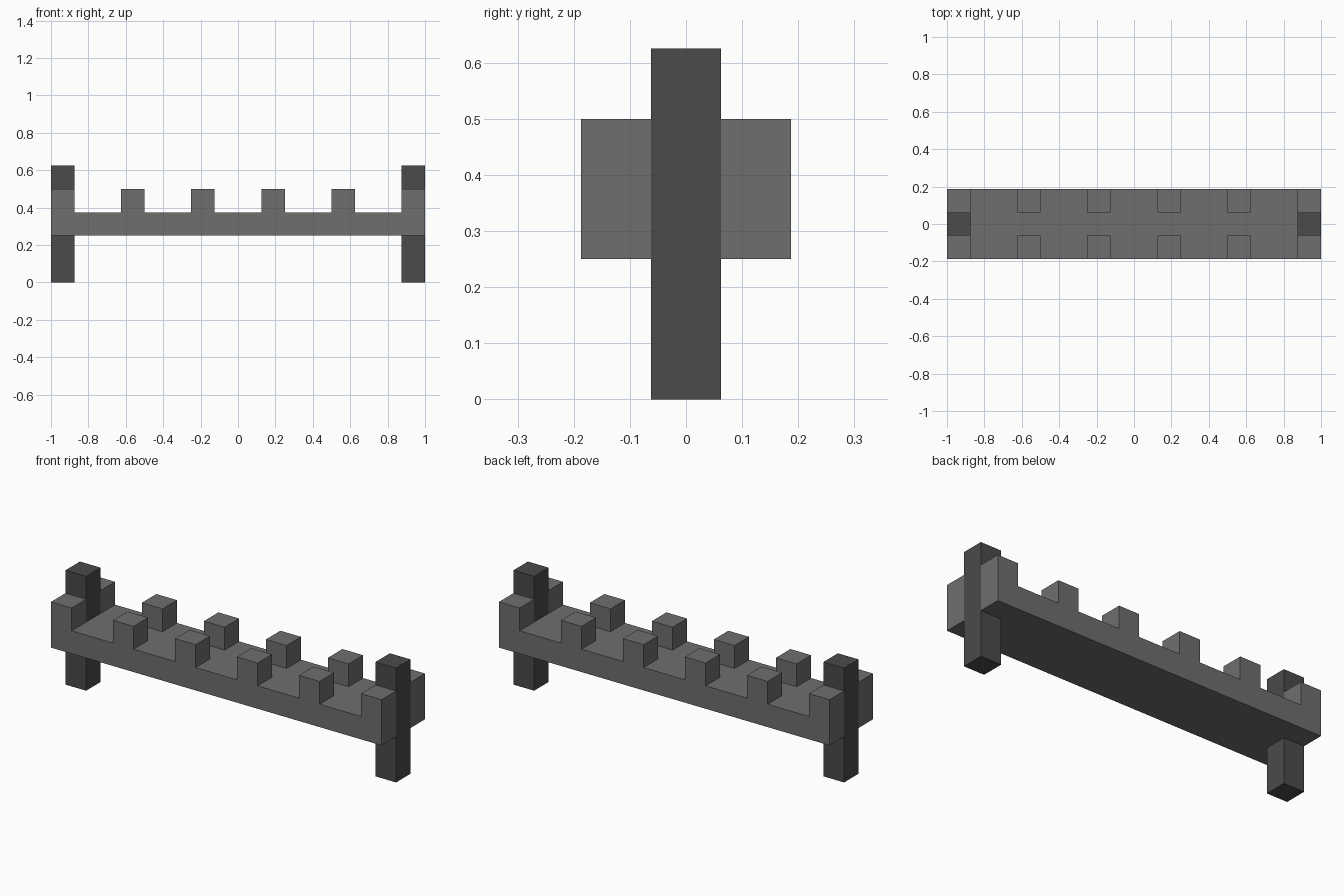
import bpy, bmesh
from mathutils import Matrix

cube = bpy.data.objects.get("Cube")
if cube:
    bpy.data.objects.remove(cube, do_unlink=True)

U = 0.125          # block module
COLS, ROWS = 16, 3


def material(name, grey):
    mat = bpy.data.materials.new(name)
    mat.use_nodes = True
    colour = (grey, grey, grey, 1)
    mat.diffuse_color = colour
    mat.node_tree.nodes["Principled BSDF"].inputs["Base Color"].default_value = colour
    return mat


def finish(bm, name, mat):
    bmesh.ops.recalc_face_normals(bm, faces=bm.faces)
    mesh = bpy.data.meshes.new(name)
    bm.to_mesh(mesh)
    bm.free()
    mesh.materials.append(mat)
    obj = bpy.data.objects.new(name, mesh)
    bpy.context.collection.objects.link(obj)
    return obj


def raise_faces(bm, faces):
    """Extrude faces upward by one module and return the new top faces."""
    result = bmesh.ops.extrude_face_region(bm, geom=faces, use_keep_orig=False)["geom"]
    verts = [g for g in result if isinstance(g, bmesh.types.BMVert)]
    bmesh.ops.translate(bm, verts=verts, vec=(0, 0, U))
    return [g for g in result if isinstance(g, bmesh.types.BMFace)]


stone = material("mid grey stone", 0.156)
dark = material("dark grey post", 0.069)

# Deck: a grid of square cells, notched at both ends to receive the posts
bm = bmesh.new()
size = Matrix.Diagonal((COLS * U, ROWS * U, 1, 1))
bmesh.ops.create_grid(bm, x_segments=COLS, y_segments=ROWS, size=0.5,
                      matrix=Matrix.Translation((0, 0, 2 * U)) @ size)
notches = [f for f in bm.faces
           if abs(f.calc_center_median().x) > 1 - U and abs(f.calc_center_median().y) < U / 2]
bmesh.ops.delete(bm, geom=notches, context='FACES')
underside = list(bm.faces)
top = raise_faces(bm, bmesh.ops.duplicate(bm, geom=underside)["geom"])
bmesh.ops.remove_doubles(bm, verts=bm.verts, dist=0.001)

# Battlements: every third cell along both long edges stands one module taller
teeth = []
for f in bm.faces:
    c = f.calc_center_median()
    column = int((c.x + 1) / U)
    if c.z > 2.9 * U and abs(c.y) > U / 2 and column % 3 == 0:
        teeth.append(f)
raise_faces(bm, teeth)
bmesh.ops.recalc_face_normals(bm, faces=bm.faces)
bmesh.ops.dissolve_limit(bm, angle_limit=0.01, verts=bm.verts, edges=bm.edges)
finish(bm, "battlemented_deck", stone)

# Posts at both ends, running through the deck
for side, name in ((1, "left_post"), (-1, "right_post")):
    bm = bmesh.new()
    bmesh.ops.create_cube(bm, size=1, matrix=Matrix.Translation((side * (1 - U / 2), 0, 2.5 * U))
                          @ Matrix.Diagonal((U, U, 5 * U, 1)))
    finish(bm, name, dark)
